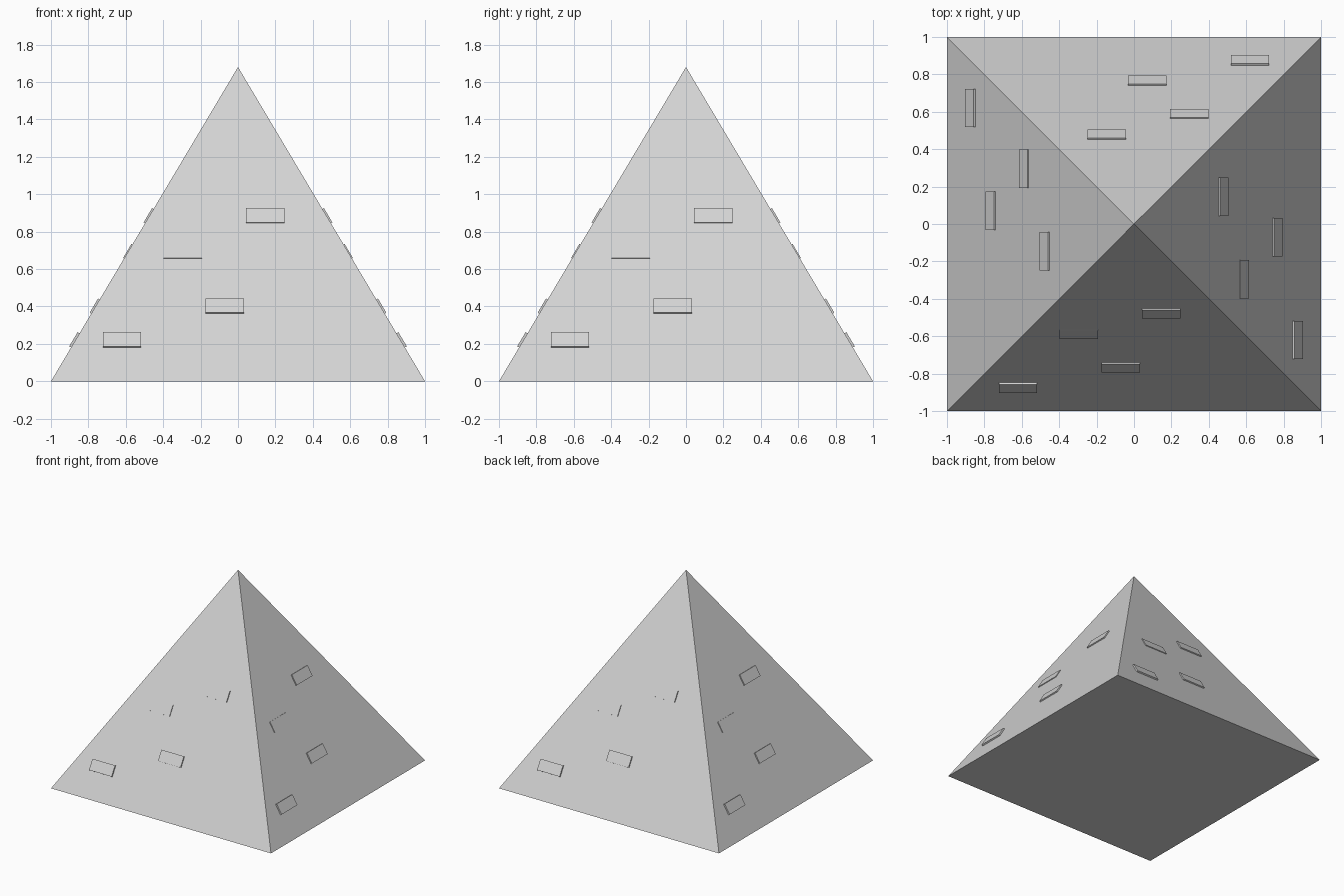
import bpy
import bmesh
from math import pi
from mathutils import Matrix, Vector

cube = bpy.data.objects.get("Cube")
if cube:
    bpy.data.objects.remove(cube, do_unlink=True)

HEIGHT = 1.68
BRICK_WIDTH, BRICK_LENGTH, BRICK_DEPTH = 0.205, 0.088, 0.04

stone = bpy.data.materials.new("light grey stone")
stone.use_nodes = True
colour = (0.65, 0.65, 0.65, 1)
stone.diffuse_color = colour
stone.node_tree.nodes["Principled BSDF"].inputs["Base Color"].default_value = colour


def add_object(name, bm):
    mesh = bpy.data.meshes.new(name)
    bmesh.ops.recalc_face_normals(bm, faces=bm.faces)
    bm.to_mesh(mesh)
    bm.free()
    mesh.materials.append(stone)
    obj = bpy.data.objects.new(name, mesh)
    bpy.context.collection.objects.link(obj)
    return obj


# Pyramid body: a square base drawn up to a point
bm = bmesh.new()
corners = [bm.verts.new((x, y, 0)) for x, y in ((-1, -1), (1, -1), (1, 1), (-1, 1))]
apex = bm.verts.new((0, 0, HEIGHT))
bm.faces.new(corners)
for i in range(4):
    bm.faces.new((corners[i], corners[(i + 1) % 4], apex))
add_object("pyramid_body", bm)

# Axes of the front slope: across, up the slope, and outward
across = Vector((1, 0, 0))
upslope = Vector((0, 1, HEIGHT)).normalized()
outward = across.cross(upslope)
slope_axes = Matrix((across, upslope, outward)).transposed().to_4x4()

# Raised bricks: sideways position, height of the centre, projection
bricks = {
    "top_brick": (0.145, 0.888, 0.009),
    "upper_brick": (-0.295, 0.697, 0.006),
    "middle_brick": (-0.07, 0.405, 0.010),
    "bottom_brick": (-0.62, 0.225, 0.012),
}

# The same four bricks are turned onto every side
for turn, side in enumerate(("front", "left", "back", "right")):
    spin = Matrix.Rotation(turn * pi / 2, 4, "Z")
    for name, (x, z, projection) in bricks.items():
        foot_z = z - projection * outward.z
        foot = Vector((x, foot_z / HEIGHT - 1, foot_z))
        centre = foot + outward * (projection - BRICK_DEPTH / 2)
        size = Matrix.Diagonal((BRICK_WIDTH, BRICK_LENGTH, BRICK_DEPTH, 1))
        bm = bmesh.new()
        bmesh.ops.create_cube(
            bm, size=1, matrix=spin @ Matrix.Translation(centre) @ slope_axes @ size)
        add_object(f"{side}_{name}", bm)
